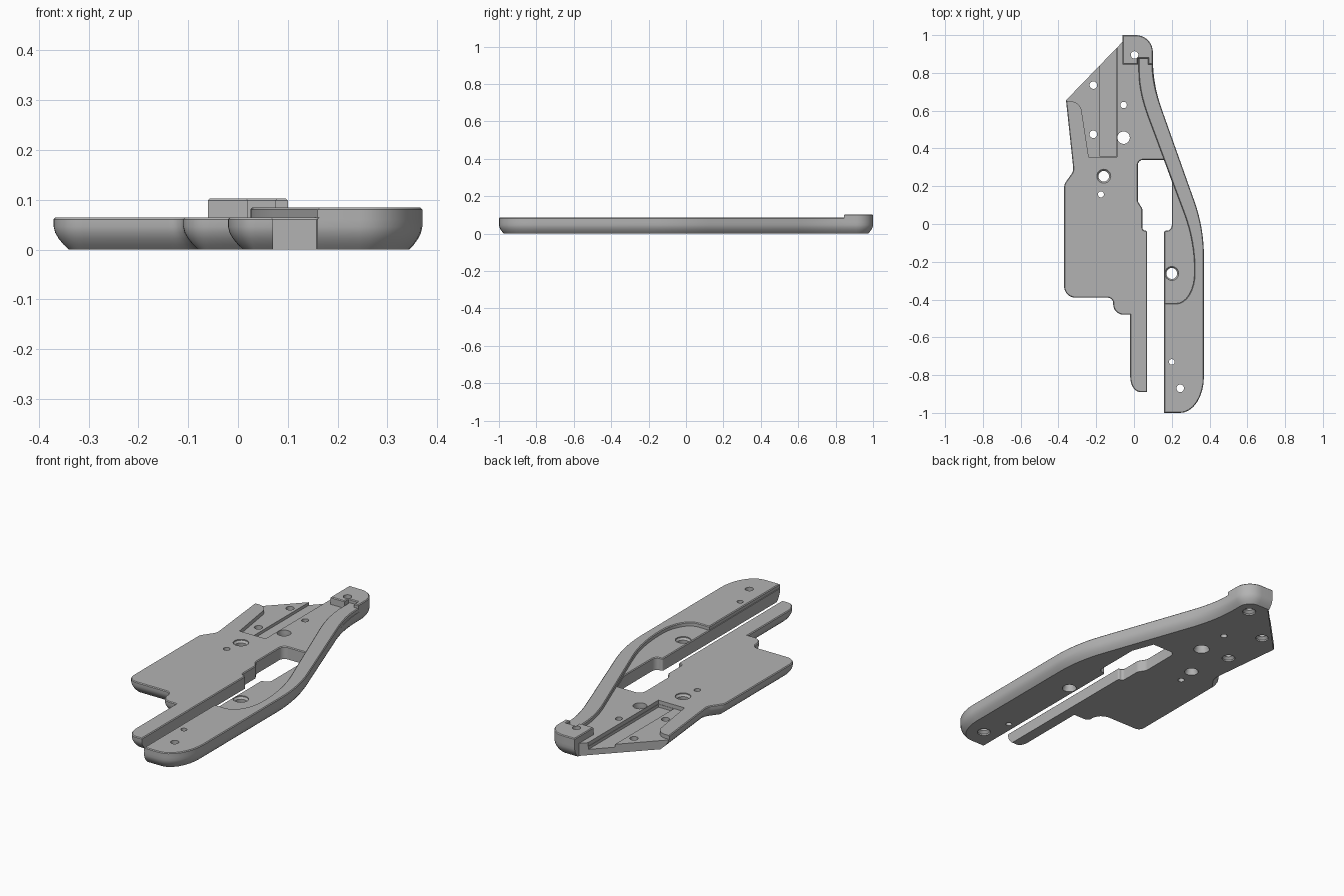
import bpy, bmesh, math
from mathutils import Vector

if "Cube" in bpy.data.objects:
    bpy.data.objects.remove(bpy.data.objects["Cube"], do_unlink=True)

grey = bpy.data.materials.new("plain grey")
grey.use_nodes = True
grey.diffuse_color = (0.45, 0.45, 0.45, 1)
grey.node_tree.nodes["Principled BSDF"].inputs["Base Color"].default_value = grey.diffuse_color


def rounded(corners, steps=8):
    """Corners (x, y, radius, tag) to a loop of (point, tag) with true arcs."""
    loop = []
    for i, (x, y, r, tag) in enumerate(corners):
        p = Vector((x, y))
        a = Vector(corners[i - 1][:2]) - p
        b = Vector(corners[(i + 1) % len(corners)][:2]) - p
        if r == 0:
            loop.append((p, tag))
            continue
        turn = math.pi - a.angle(b)
        t = r * math.tan(turn / 2)
        p0 = p + a.normalized() * min(t, a.length * 0.6)
        p2 = p + b.normalized() * min(t, b.length * 0.6)
        w = math.cos(turn / 2)
        for k in range(steps + 1):
            u = k / steps
            c0, c1, c2 = (1 - u) ** 2, 2 * u * (1 - u) * w, u * u
            loop.append(((p0 * c0 + p * c1 + p2 * c2) / (c0 + c1 + c2), tag))
    return loop


def inset(loop, amounts):
    """Move each edge inward by the amount for its tag."""
    n = len(loop)
    pts = [p for p, _ in loop]
    area = sum(pts[i - 1].cross(pts[i]) for i in range(n))
    side = 1 if area > 0 else -1
    normals = []
    for i in range(n):
        d = (pts[(i + 1) % n] - pts[i]).normalized()
        normals.append(Vector((-d.y, d.x)) * side)
    result = []
    for i in range(n):
        n1, n2 = normals[i - 1], normals[i]
        d1, d2 = amounts.get(loop[i - 1][1], 0), amounts.get(loop[i][1], 0)
        det = n1.cross(n2)
        if abs(det) < 0.3:
            move = (n1 + n2).normalized() * (d1 + d2) / 2
        else:
            move = Vector((d1 * n2.y - d2 * n1.y, n1.x * d2 - n2.x * d1)) / det
        result.append(pts[i] + move)
    return result


def prism(bm, loop, levels):
    """Stack inset copies of the loop and close both ends."""
    rings = [[bm.verts.new((p.x, p.y, z)) for p in inset(loop, amounts)]
             for z, amounts in levels]
    n = len(loop)
    for low, high in zip(rings, rings[1:]):
        for i in range(n):
            j = (i + 1) % n
            bm.faces.new((low[i], low[j], high[j], high[i]))
    bm.faces.new(rings[0])
    bm.faces.new(rings[-1])


def finish(bm, name):
    bmesh.ops.recalc_face_normals(bm, faces=bm.faces)
    mesh = bpy.data.meshes.new(name)
    bm.to_mesh(mesh)
    bm.free()
    mesh.materials.append(grey)
    obj = bpy.data.objects.new(name, mesh)
    bpy.context.collection.objects.link(obj)
    return obj


def solid(name, corners, levels):
    bm = bmesh.new()
    prism(bm, rounded(corners), levels)
    return finish(bm, name)


def select(obj):
    bpy.ops.object.select_all(action='DESELECT')
    obj.select_set(True)
    bpy.context.view_layer.objects.active = obj


def cut(target, cutter):
    cutter.hide_render = True
    mod = target.modifiers.new("cut", 'BOOLEAN')
    mod.operation = 'DIFFERENCE'
    mod.solver = 'EXACT'
    mod.object = cutter
    select(target)
    bpy.ops.object.modifier_apply(modifier=mod.name)


def tagged(tag, corners):
    return [(x, y, r, tag) for x, y, r in corners]


# Plate outline: right flank, slot, left flank, slanted fin
flank = tagged("rail", [(-.06, 1, 0), (.1, 1, .09), (.1, .74, .8), (.37, -.02, .85), (.37, -1, .19)])
slot = tagged("slot", [
    (.16, -1, 0), (.16, -.035, .01), (.2, -.035, .03), (.2, .225, 0), (.158, .34, 0),
    (.02, .34, .03), (.02, .12, .03), (.045, .08, .03), (.045, -.035, .015), (.07, -.035, .01)])
left = tagged("left", [
    (.07, -.89, 0), (-.02, -.89, .08), (-.02, -.48, 0), (-.11, -.48, .06), (-.11, -.39, .03),
    (-.37, -.39, .06), (-.37, .21, .05), (-.32, .28, .05)])
fin = tagged("fin", [(-.36, .655, 0), (-.06, .965, 0)])


def hull(amount):
    return {"rail": amount * 0.85, "left": amount}


rim = {"slot": .004, "left": .004}
plate = solid("base_plate", flank + slot + left + fin, [
    (0, hull(.031)), (.01, hull(.02)), (.022, hull(.01)), (.034, hull(.003)), (.046, {}),
    (.061, {}), (.065, rim)])

# Raised rail along the right flank, with a curved recess inside
edge = {"edge": .004}
rail = solid("raised_rail", tagged("edge", [
    (.025, .88, 0), (.1, .88, 0), (.1, .74, .8), (.37, -.02, .85), (.37, -1, .19), (.16, -1, 0),
    (.16, -.42, 0), (.32, -.42, .16), (.32, -.09, .85), (.025, .7, .8)]),
    [(.065, {}), (.081, {}), (.085, edge)])

# Notched block at the back end
block = solid("end_block", tagged("edge", [
    (-.06, .845, 0), (-.06, 1, 0), (.1, 1, .09), (.1, .845, 0), (.075, .845, 0),
    (.075, .877, 0), (.02, .877, 0), (.02, .845, 0)]),
    [(.065, {}), (.099, {}), (.103, edge)])

# Shallow pocket and deeper channel beside the fin
pocket = solid("pocket_cutter", tagged("", [
    (-.42, .65, 0), (-.285, .65, .06), (-.24, .355, 0), (-.09, .355, 0), (-.09, 1.1, 0), (-.42, 1.1, 0)]),
    [(.045, {}), (.2, {})])
channel = solid("channel_cutter", tagged("", [
    (-.18, .357, 0), (-.092, .357, 0), (-.092, 1.1, 0), (-.18, 1.1, 0)]),
    [(.03, {}), (.2, {})])

# Screw holes: x, y, radius, flare below, flare above
holes = [
    (-.215, .735, .02, .012, 0), (-.215, .475, .02, .012, 0), (-.055, .63, .017, 0, 0),
    (-.055, .457, .033, .006, 0), (-.16, .253, .028, .006, .009), (-.175, .157, .016, 0, 0),
    (.2, -.262, .029, .006, .008), (.2, -.73, .015, 0, 0), (.245, -.87, .02, .013, 0),
    (.003, .895, .02, .013, 0)]
bm = bmesh.new()
for x, y, r, below, above in holes:
    circle = [(Vector((x + r * math.cos(a), y + r * math.sin(a))), "wall")
              for a in (math.tau * k / 24 for k in range(24))]
    prism(bm, circle, [(-.02, {"wall": -below}), (.008, {"wall": -below}), (.02, {}),
                       (.05, {}), (.06, {"wall": -above}), (.2, {"wall": -above})])
drill = finish(bm, "hole_cutter")

for cutter in (pocket, channel, drill):
    cut(plate, cutter)
cut(rail, drill)
cut(block, drill)
for cutter in (pocket, channel, drill):
    bpy.data.objects.remove(cutter, do_unlink=True)

for part in (plate, rail, block):
    select(part)
    bpy.ops.object.shade_smooth_by_angle(angle=math.radians(30))
